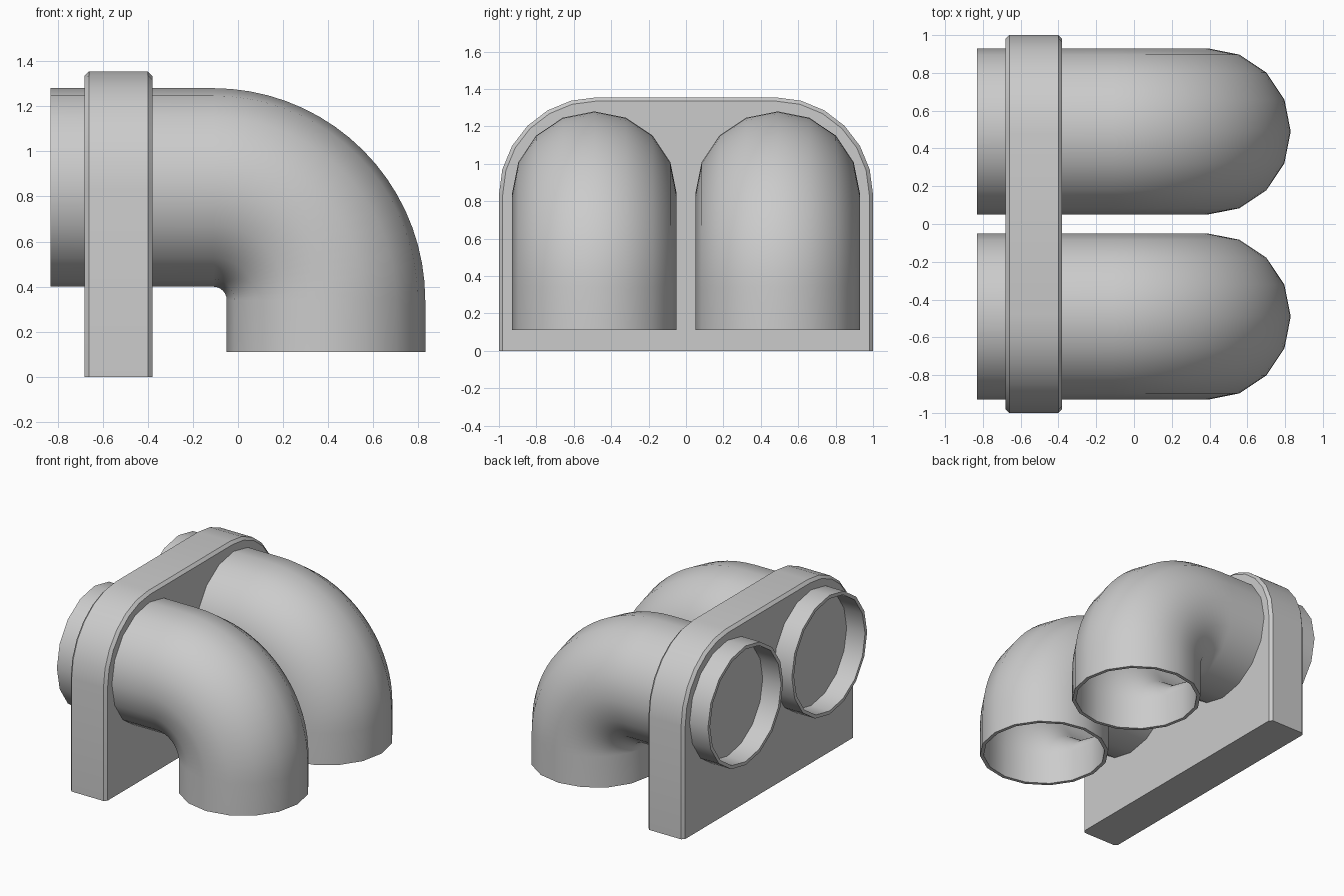
import bpy, bmesh
from math import sin, cos, pi, radians

if "Cube" in bpy.data.objects:
    bpy.data.objects.remove(bpy.data.objects["Cube"])


def make_object(name, bm):
    bmesh.ops.recalc_face_normals(bm, faces=bm.faces)
    mesh = bpy.data.meshes.new(name)
    bm.to_mesh(mesh)
    bm.free()
    ob = bpy.data.objects.new(name, mesh)
    bpy.context.collection.objects.link(ob)
    bpy.ops.object.select_all(action='DESELECT')
    ob.select_set(True)
    bpy.context.view_layer.objects.active = ob
    bpy.ops.object.shade_smooth_by_angle(angle=radians(30))
    return ob


def loft(bm, sections, closed):
    rings = [[bm.verts.new(p) for p in s] for s in sections]
    count = len(rings)
    for k in range(count if closed else count - 1):
        a, b = rings[k], rings[(k + 1) % count]
        n = len(a)
        for i in range(n):
            j = (i + 1) % n
            bm.faces.new((a[i], a[j], b[j], b[i]))
    return rings


# Upright plate: arched outline with chamfered rims, flat at the bottom
def plate_outline(x, inset):
    cy, cz, r, seg = 0.48, 0.835, 0.52 - inset, 6
    right = [(cy + r * cos(a), cz + r * sin(a))
             for a in (i * pi / 2 / seg for i in range(seg + 1))]
    left = [(-y, z) for y, z in reversed(right)]
    edge = 1 - inset
    return [(x, y, z) for y, z in [(edge, 0)] + right + left + [(-edge, 0)]]


bm = bmesh.new()
rings = loft(bm, [plate_outline(x, d) for x, d in
                  ((-0.68, 0.02), (-0.66, 0), (-0.40, 0), (-0.38, 0.02))], False)
bm.faces.new(rings[0])
bm.faces.new(rings[-1])
make_object("mounting_plate", bm)

# Pipe elbow: thin-walled 16-sided tube swept along a bent centre line
RADIUS, WALL, SIDES = 0.44, 0.025, 16
BEND, BX, BZ, SEG = 0.50, -0.11, 0.34, 18
stations = [(-0.83, 0.84, 0)]
for i in range(SEG + 1):
    t = i * pi / 2 / SEG
    stations.append((BX + BEND * sin(t), BZ + BEND * cos(t), t))
stations.append((BX + BEND, 0.11, pi / 2))


def tube_ring(x, z, t, r):
    return [(x + r * sin(a) * sin(t), 0.49 + r * cos(a), z + r * sin(a) * cos(t))
            for a in (k * 2 * pi / SIDES for k in range(SIDES))]


outer = [tube_ring(*s, RADIUS) for s in stations]
inner = [tube_ring(*s, RADIUS - WALL) for s in reversed(stations)]
bm = bmesh.new()
loft(bm, outer + inner, True)
pipes = make_object("pipe_elbows", bm)
mirror = pipes.modifiers.new("mirror", 'MIRROR')
mirror.use_axis = (False, True, False)
